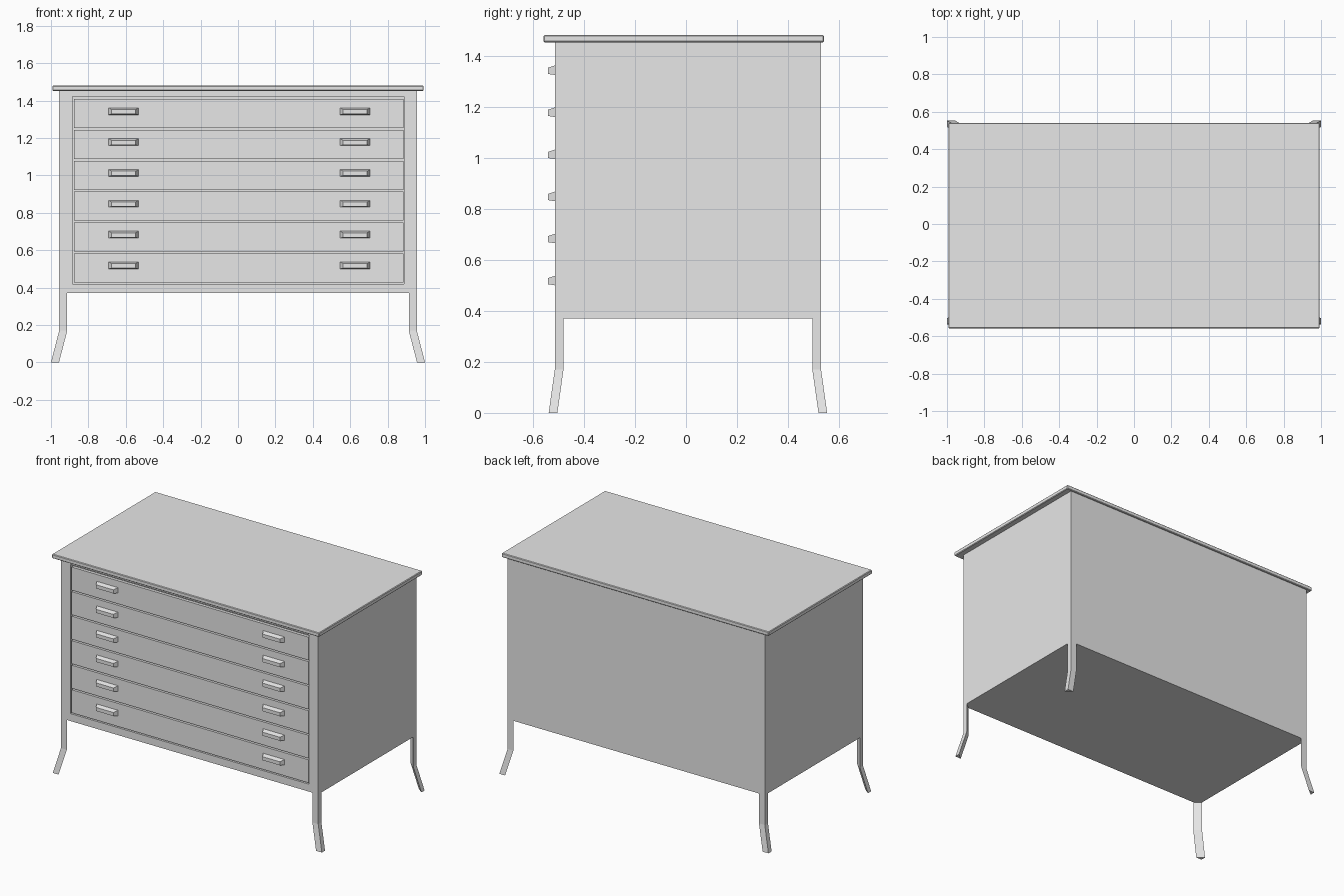
import bpy
import bmesh

old = bpy.data.objects.get("Cube")
if old:
    bpy.data.objects.remove(old, do_unlink=True)

GREY = (0.8, 0.8, 0.8, 1.0)
grey = bpy.data.materials.new("light grey metal")
grey.use_nodes = True
grey.diffuse_color = GREY
grey.node_tree.nodes["Principled BSDF"].inputs["Base Color"].default_value = GREY

# Overall dimensions
HALF_W, FRONT, BACK = 0.956, -0.514, 0.529
BOTTOM, BODY_TOP, TOP = 0.37, 1.452, 1.48
ROWS, PITCH = 6, 0.1648


def finish(name, bm):
    bmesh.ops.recalc_face_normals(bm, faces=bm.faces)
    mesh = bpy.data.meshes.new(name)
    bm.to_mesh(mesh)
    bm.free()
    mesh.materials.append(grey)
    obj = bpy.data.objects.new(name, mesh)
    bpy.context.collection.objects.link(obj)
    return obj


def box_mesh(x, y, z):
    """Box from (low, high) pairs."""
    bm = bmesh.new()
    bmesh.ops.create_cube(bm, size=1)
    for v in bm.verts:
        v.co = [span[int(c > 0)] for span, c in zip((x, y, z), v.co)]
    return bm


def loft(name, rings):
    """Closed solid through matching rings of points."""
    bm = bmesh.new()
    loops = [[bm.verts.new(p) for p in ring] for ring in rings]
    n = len(loops[0])
    for a, b in zip(loops, loops[1:]):
        for i in range(n):
            j = (i + 1) % n
            bm.faces.new((a[i], a[j], b[j], b[i]))
    bm.faces.new(loops[0])
    bm.faces.new(loops[-1])
    return finish(name, bm)


# Cabinet body with a recessed drawer opening in the front
bm = box_mesh((-HALF_W, HALF_W), (FRONT, BACK), (BOTTOM, BODY_TOP))
front = min(bm.faces, key=lambda f: f.calc_center_median().y)
bmesh.ops.inset_individual(bm, faces=[front], thickness=0.05)
for v in front.verts:
    v.co.x = 0.888 if v.co.x > 0 else -0.885
    v.co.z = 1.422 if v.co.z > 0.9 else 0.42
recess = bmesh.ops.extrude_discrete_faces(bm, faces=[front])["faces"][0]
for v in recess.verts:
    v.co.y += 0.02
finish("cabinet_body", bm)

# Overhanging top with slightly softened edges
top = finish("table_top", box_mesh((-0.993, 0.993), (-0.558, 0.54), (BODY_TOP, TOP)))
bevel = top.modifiers.new("edge", "BEVEL")
bevel.width = 0.004
bevel.segments = 1

# Drawer fronts and tapered pulls
for row in range(ROWS):
    z = 0.428 + row * PITCH
    finish(f"drawer_front_{row + 1}",
           box_mesh((-0.877, 0.885), (FRONT, FRONT + 0.03), (z, z + 0.155)))
    for side, x in (("right", -0.612), ("left", 0.626)):
        def ring(y, half, low, high):
            return [(x - half, y, low), (x + half, y, low),
                    (x + half, y, high), (x - half, y, high)]
        mid = z + 0.091
        loft(f"drawer_pull_{side}_{row + 1}",
             [ring(FRONT, 0.08, mid - 0.019, mid + 0.018),
              ring(FRONT - 0.027, 0.064, mid - 0.015, mid + 0.009)])

# Three-sided corner legs that splay outward below the knee
for side, sx in (("right", -1), ("left", 1)):
    for end, y, sy in (("front", FRONT, -1), ("back", BACK, 1)):
        def section(z, dx, dy):
            cx, cy = sx * (HALF_W + dx), y + sy * dy
            return [(cx, cy, z), (cx - sx * 0.043, cy, z), (cx, cy - sy * 0.034, z)]
        loft(f"{end}_{side}_leg",
             [section(BOTTOM, 0, 0), section(0.17, 0, 0), section(0, 0.044, 0.024)])
